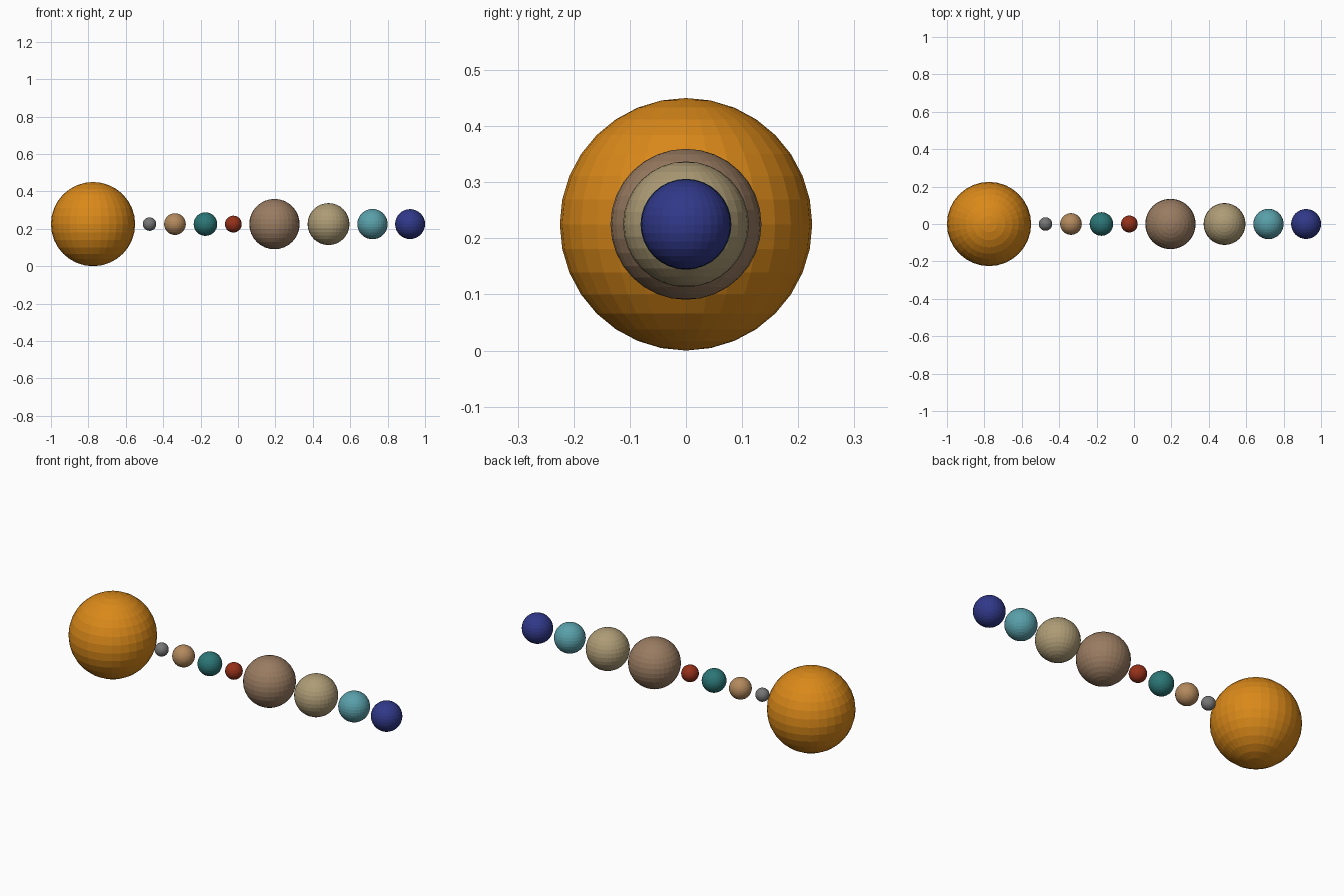
import bpy

if "Cube" in bpy.data.objects:
    bpy.data.objects.remove(bpy.data.objects["Cube"])

AXIS_HEIGHT = 0.225  # all centres lie on one line

# name, centre x, radius, colour
BODIES = [
    ("sun", -0.775, 0.225, (0.70, 0.25, 0.01)),
    ("first_planet_grey", -0.473, 0.036, (0.18, 0.18, 0.18)),
    ("second_planet_tan", -0.337, 0.058, (0.45, 0.25, 0.11)),
    ("third_planet_teal", -0.174, 0.063, (0.025, 0.18, 0.18)),
    ("fourth_planet_red", -0.025, 0.045, (0.30, 0.03, 0.01)),
    ("fifth_planet_brown", 0.195, 0.1345, (0.32, 0.20, 0.12)),
    ("sixth_planet_sand", 0.484, 0.112, (0.42, 0.33, 0.18)),
    ("seventh_planet_cyan", 0.719, 0.081, (0.10, 0.35, 0.40)),
    ("eighth_planet_blue", 0.920, 0.080, (0.03, 0.04, 0.25)),
]


def add_body(name, x, radius, colour):
    """Flat-shaded sphere with its own colour."""
    bpy.ops.mesh.primitive_uv_sphere_add(
        segments=32, ring_count=16, radius=radius, location=(x, 0, AXIS_HEIGHT))
    body = bpy.context.object
    body.name = name
    mat = bpy.data.materials.new(name + "_colour")
    mat.diffuse_color = (*colour, 1)
    mat.use_nodes = True
    mat.node_tree.nodes["Principled BSDF"].inputs["Base Color"].default_value = mat.diffuse_color
    body.data.materials.append(mat)


# Sun and planets in a row
for spec in BODIES:
    add_body(*spec)
